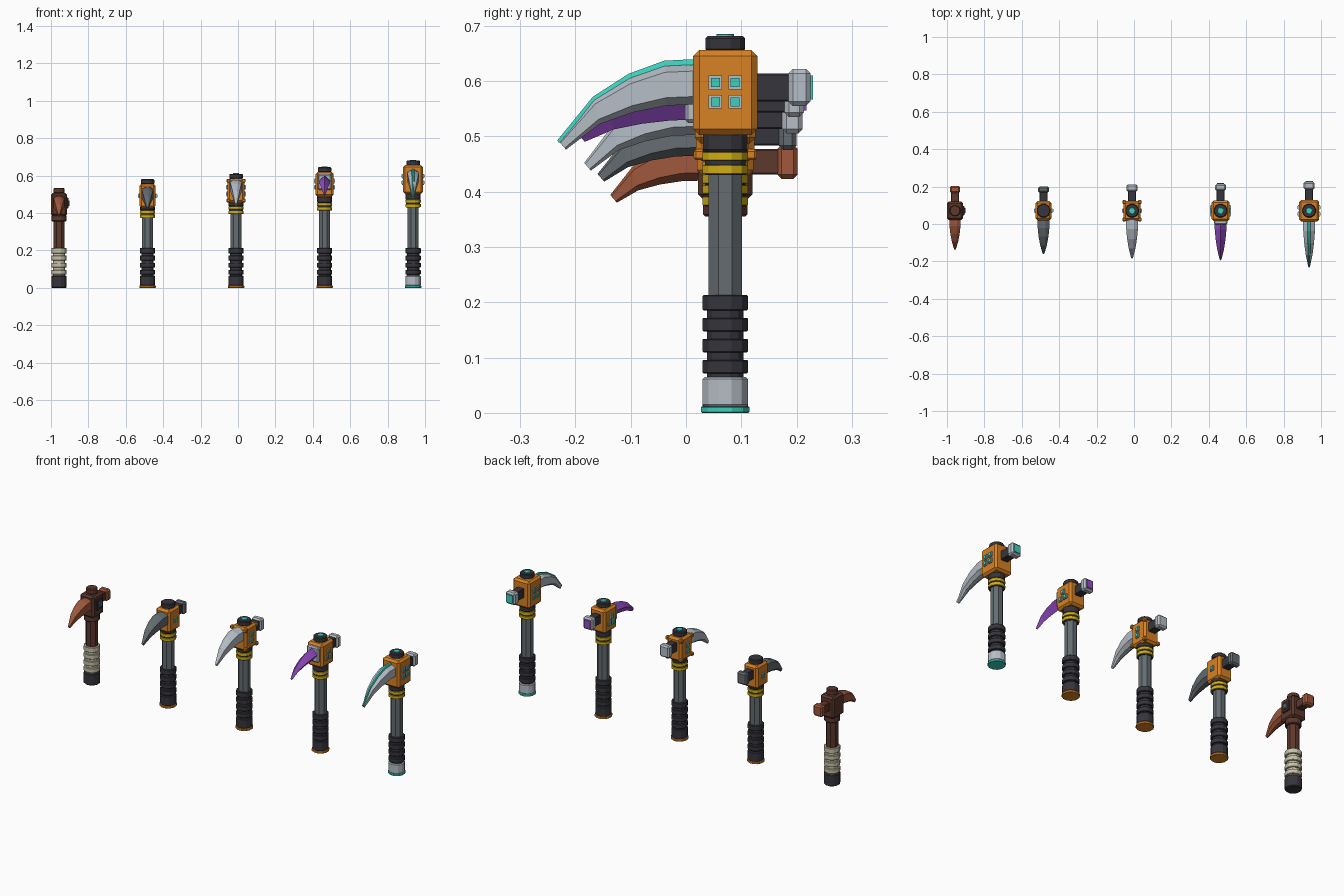
import bpy, bmesh, math

if "Cube" in bpy.data.objects:
    bpy.data.objects.remove(bpy.data.objects["Cube"])

def linear(c):
    c /= 255
    return c / 12.92 if c <= 0.04045 else ((c + 0.055) / 1.055) ** 2.4

def material(name, r, g, b):
    m = bpy.data.materials.new(name)
    m.diffuse_color = (linear(r), linear(g), linear(b), 1)
    m.use_nodes = True
    m.node_tree.nodes["Principled BSDF"].inputs["Base Color"].default_value = m.diffuse_color
    return m

ORANGE = material("orange_paint", 216, 130, 36)
DARK = material("dark_rubber", 54, 53, 60)
GREY = material("grey_steel", 101, 109, 113)
SILVER = material("silver_steel", 182, 190, 198)
YELLOW = material("yellow_band", 212, 176, 20)
TEAL = material("teal_glow", 62, 208, 188)
PURPLE = material("purple_crystal", 150, 78, 200)
BROWN = material("dark_brown", 92, 56, 44)
RUST = material("rust", 160, 88, 60)
BEIGE = material("beige_wrap", 200, 194, 168)

CY = 0.071  # handle axis in y

def finish(name, bm, mat):
    bmesh.ops.recalc_face_normals(bm, faces=bm.faces)
    me = bpy.data.meshes.new(name)
    bm.to_mesh(me)
    bm.free()
    me.materials.append(mat)
    ob = bpy.data.objects.new(name, me)
    bpy.context.collection.objects.link(ob)
    return ob

def loft(name, rings, mat):
    """Skin closed rings of points and cap both ends."""
    bm = bmesh.new()
    vs = [[bm.verts.new(p) for p in r] for r in rings]
    n = len(rings[0])
    for a, b in zip(vs, vs[1:]):
        for i in range(n):
            bm.faces.new((a[i], a[(i + 1) % n], b[(i + 1) % n], b[i]))
    bm.faces.new(vs[0])
    bm.faces.new(vs[-1])
    return finish(name, bm, mat)

def lathe(name, x, profile, mat, sides=12):
    """Vertical turned part from (radius, z) pairs."""
    k = 1 / math.cos(math.pi / sides)
    rings = [[(x + r * k * math.cos((i + .5) * math.tau / sides),
               CY + r * k * math.sin((i + .5) * math.tau / sides), z)
              for i in range(sides)] for r, z in profile]
    return loft(name, rings, mat)

def disc(name, x, r, z0, z1, mat, ch=0.004, sides=12):
    return lathe(name, x, [(r - ch, z0), (r, z0 + ch), (r, z1 - ch), (r - ch, z1)], mat, sides)

def box(name, x0, x1, y0, y1, z0, z1, mat, bevel=0.0):
    bm = bmesh.new()
    bmesh.ops.create_cube(bm, size=1)
    for v in bm.verts:
        v.co = (x1 if v.co.x > 0 else x0, y1 if v.co.y > 0 else y0, z1 if v.co.z > 0 else z0)
    if bevel:
        bmesh.ops.bevel(bm, geom=bm.edges[:], offset=bevel, segments=1, affect='EDGES', profile=.5)
    return finish(name, bm, mat)

T = (0, .25, .5, .75, 1)
U = (0, .02, .18, .46, 1)      # drop of the upper edge
V = (0, .03, .18, .44, 1)      # drop of the lower edge
W = (1, .95, .8, .55, .15)     # width taper

def pick(name, x, y0, tip_y, zt, zb, tip_z, w, mat, faceted=False, ridge=None):
    rings, top = [], []
    for t, u, v, k in zip(T, U, V, W):
        yt = y0 + (tip_y - y0) * t
        yb = y0 + (tip_y + .012 - y0) * t
        a, b, hw = zt + (tip_z + .014 - zt) * u, zb + (tip_z - zb) * v, w * k
        sec = ((0, 0), (1, .45), (0, 1), (-1, .45)) if faceted else (
            (.35, 0), (1, .16), (1, .8), (.35, 1), (-.35, 1), (-1, .8), (-1, .16), (-.35, 0))
        rings.append([(x + s * hw, yt + (yb - yt) * f, a + (b - a) * f) for s, f in sec])
        h = .009 * k + .003
        top.append([(x + s * .009 * (.4 + .6 * k), yt - e * .004 * t, a + e * h - .002)
                    for s, e in ((-1, 0), (-.6, 1), (.6, 1), (1, 0))])
    loft(name, rings, mat)
    if ridge:
        loft(name + "_ridge", top, ridge)

def handle(p, x, top, shaft, grip):
    lathe(p + "shaft", x, [(.030, .20), (.030, top)], shaft, 8)
    lathe(p + "grip_core", x, [(.033, .05), (.033, .21)], grip)
    for i in range(4):
        z = .071 + i * .038
        disc(f"{p}grip_rib_{i}", x, .041, z, z + (.028 if i == 3 else .025), grip, .002)

def hammer(p, x, y0, y1, y2, zb, h, hw, neck, head, plate=None):
    box(p + "hammer_neck", x - .021, x + .021, y0 - .01, y1 + .005, zb + .008, zb + h - .008, neck, .003)
    box(p + "hammer_head", x - hw, x + hw, y1, y2, zb, zb + h, head, .008)
    if plate:
        box(p + "hammer_face", x - hw * .65, x + hw * .65, y2 - .003, y2 + .005, zb + .012, zb + h - .012, plate)

def buttons(p, x, hx, zc, spots, s):
    """Framed lamps on both sides of the head."""
    for side in (-1, 1):
        for i, (dy, dz) in enumerate(spots):
            for part, r, out, m in (("frame", s, .006, SILVER), ("lamp", s * .65, .009, TEAL)):
                a, b = sorted((x + side * (hx - .002), x + side * (hx + out)))
                box(f"{p}{part}_{side}_{i}", a, b, CY + dy - r, CY + dy + r,
                    zc + dz - r, zc + dz + r, m)

X = [-.957 + .4733 * i for i in range(5)]

# Plain rusty tool
x, p = X[0], "rusty_"
handle(p, x, .40, BROWN, BEIGE)
disc(p + "pommel", x, .041, 0, .065, DARK)
disc(p + "collar", x, .040, .355, .390, BROWN)
box(p + "head", x - .043, x + .043, CY - .049, CY + .049, .385, .507, BROWN, .010)
disc(p + "cap", x, .029, .505, .535, BROWN)
box(p + "side_plate", x + .04, x + .050, CY - .026, CY + .026, .425, .482, DARK, .003)
box(p + "side_boss", x + .04, x + .057, CY - .014, CY + .014, .438, .468, GREY, .003)
pick(p + "pick", x, .03, -.137, .492, .420, .380, .031, RUST)
hammer(p, x, CY + .049, .165, .202, .423, .062, .028, BROWN, RUST)

# Painted tools: name, head bottom/top, half x, half y, band top, pick and hammer sizes
TOOLS = [
    ("steel_", .428, .556, .043, .051, .415, (-.160, .540, .465, .418), (.168, .200, .475), GREY, GREY),
    ("bright_", .455, .585, .045, .053, .436, (-.184, .580, .503, .438), (.174, .211, .505), SILVER, SILVER),
    ("crystal_", .487, .620, .048, .055, .455, (-.195, .602, .530, .490), (.178, .213, .535), PURPLE, SILVER),
    ("ridged_", .502, .656, .053, .058, .472, (-.229, .630, .558, .476), (.185, .225, .555), SILVER, SILVER),
]
SPOTS = [[(0, 0)], [(0, .018), (0, -.018)], [(-.018, -.016), (.018, -.016), (0, .018)],
         [(a, b) for a in (-.018, .018) for b in (-.0175, .0175)]]

for i, (p, z0, z1, hx, hy, band, pk, hm, blade, face) in enumerate(TOOLS):
    x = X[i + 1]
    last, crystal = i == 3, i == 2
    handle(p, x, z0 + .01, GREY, DARK)
    # Pommel
    disc(p + "pommel_base", x, .044, 0, .012, TEAL if last else ORANGE, .002)
    disc(p + "pommel", x, .041, .011, .065, SILVER if last else DARK)
    # Collar with two painted bands
    lathe(p + "collar", x, [(.037, band - .042), (.037, band), (.040, band + .004), (.040, z0 + .005)], DARK)
    for j in range(2):
        disc(f"{p}band_{j}", x, .041, band - .016 - j * .024, band - j * .024, YELLOW, .001)
    # Head block and cap
    box(p + "head", x - hx, x + hx, CY - hy, CY + hy, z0, z1, ORANGE, .011)
    disc(p + "cap", x, .036, z1 - .002, z1 + .025, DARK)
    if i:
        disc(p + "cap_lamp", x, .016, z1 + .02, z1 + .029, TEAL, .001)
    if i == 1:
        for sx in (-1, 1):
            for sy in (-1, 1):
                for z in (z0 + .012, z1 - .012):
                    cx, cy = x + sx * (hx - .004), CY + sy * (hy - .006)
                    box(p + "corner_guard", cx - .010, cx + .010, cy - .010, cy + .010,
                        z - .010, z + .010, ORANGE, .004)
    buttons(p, x, hx, (z0 + z1) / 2 + (.001 if last else 0), SPOTS[i], .0125)
    # Pick blade
    tip_y, zt, zb, tz = pk
    pick(p + "pick", x, .025, tip_y, zt, zb, tz, .033, blade, crystal, TEAL if last else None)
    if crystal:
        box(p + "pick_socket", x - .036, x + .036, -.002, .03, zb - .006, zt + .006, SILVER, .006)
    # Rear hammer
    hammer(p, x, CY + hy, *hm, .067, .030, DARK, face, {2: PURPLE, 3: TEAL}.get(i))
